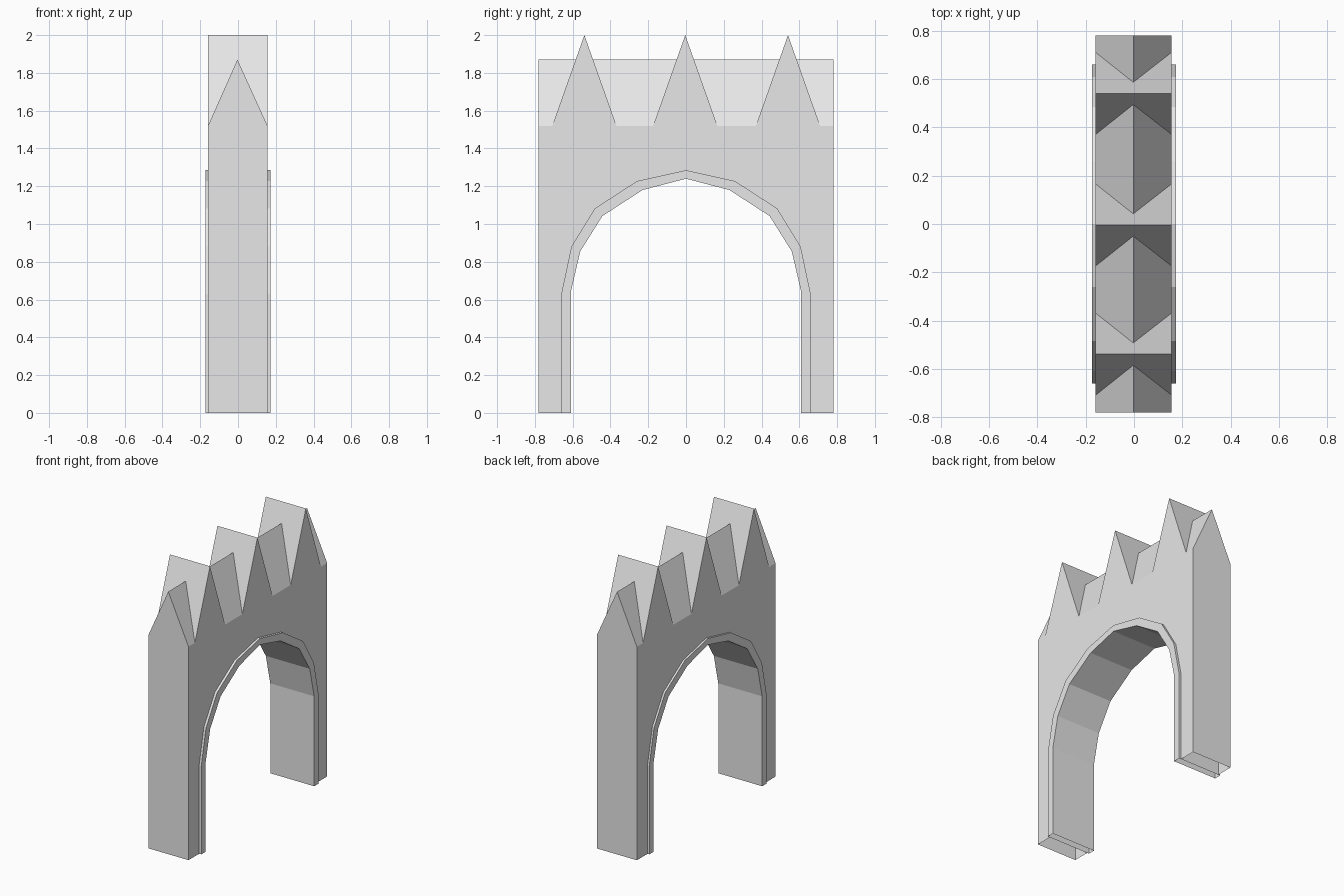
import bpy, bmesh
from mathutils import Vector

if "Cube" in bpy.data.objects:
    bpy.data.objects.remove(bpy.data.objects["Cube"])

stone = bpy.data.materials.new("pale_grey_stone")
stone.diffuse_color = (0.8, 0.8, 0.8, 1)
stone.use_nodes = True
stone.node_tree.nodes["Principled BSDF"].inputs["Base Color"].default_value = stone.diffuse_color


def prism(name, profile, sweep, base_z):
    """Close a profile into a prism, then leave its underside open."""
    bm = bmesh.new()
    face = bm.faces.new([bm.verts.new(p) for p in profile])
    ext = bmesh.ops.extrude_face_region(bm, geom=[face], use_keep_orig=True)
    moved = [v for v in ext["geom"] if isinstance(v, bmesh.types.BMVert)]
    bmesh.ops.translate(bm, verts=moved, vec=Vector(sweep))
    bmesh.ops.recalc_face_normals(bm, faces=bm.faces)
    under = [f for f in bm.faces if all(abs(v.co.z - base_z) < 1e-4 for v in f.verts)]
    bmesh.ops.delete(bm, geom=under, context="FACES_ONLY")
    me = bpy.data.meshes.new(name)
    bm.to_mesh(me)
    bm.free()
    me.materials.append(stone)
    ob = bpy.data.objects.new(name, me)
    bpy.context.collection.objects.link(ob)
    return ob


def arch(half):
    """Mirror half an arch, from the +y foot over the crown to the -y foot."""
    return half + [(-y, z) for y, z in reversed(half[:-1])]


outer = arch([(0.66, 0), (0.66, 0.63), (0.607, 0.88), (0.483, 1.082), (0.26, 1.227), (0, 1.285)])
inner = arch([(0.61, 0), (0.61, 0.64), (0.56, 0.855), (0.443, 1.042), (0.23, 1.18), (0, 1.24)])

X0, X1, XM = -0.159, 0.156, -0.003   # wall faces and ridge line
Y, EAVE = 0.78, 1.52

# Wall with the arched opening
outline = outer + [(-Y, 0), (-Y, EAVE), (Y, EAVE), (Y, 0)]
wall = prism("arch_wall", [(X0, y, z) for y, z in outline], (X1 - X0, 0, 0), 0)
bm = bmesh.new()
bm.from_mesh(wall.data)
top = [f for f in bm.faces if all(abs(v.co.z - EAVE) < 1e-4 for v in f.verts)]
bmesh.ops.delete(bm, geom=top, context="FACES_ONLY")
bm.to_mesh(wall.data)
bm.free()

# Raised trim lining the arch
band = outer + inner[::-1]
prism("arch_trim", [(-0.173, y, z) for y, z in band], (0.346, 0, 0), 0)

# Long gable roof
prism("ridge_roof", [(X0, -Y, EAVE), (XM, -Y, 1.87), (X1, -Y, EAVE)], (0, 2 * Y, 0), EAVE)

# Three pointed cross gables
for i, y in enumerate((-0.538, -0.004, 0.54)):
    prism(f"cross_gable_{i + 1}",
          [(X0, y - 0.17, EAVE), (X0, y, 2.0), (X0, y + 0.17, EAVE)],
          (X1 - X0, 0, 0), EAVE)
